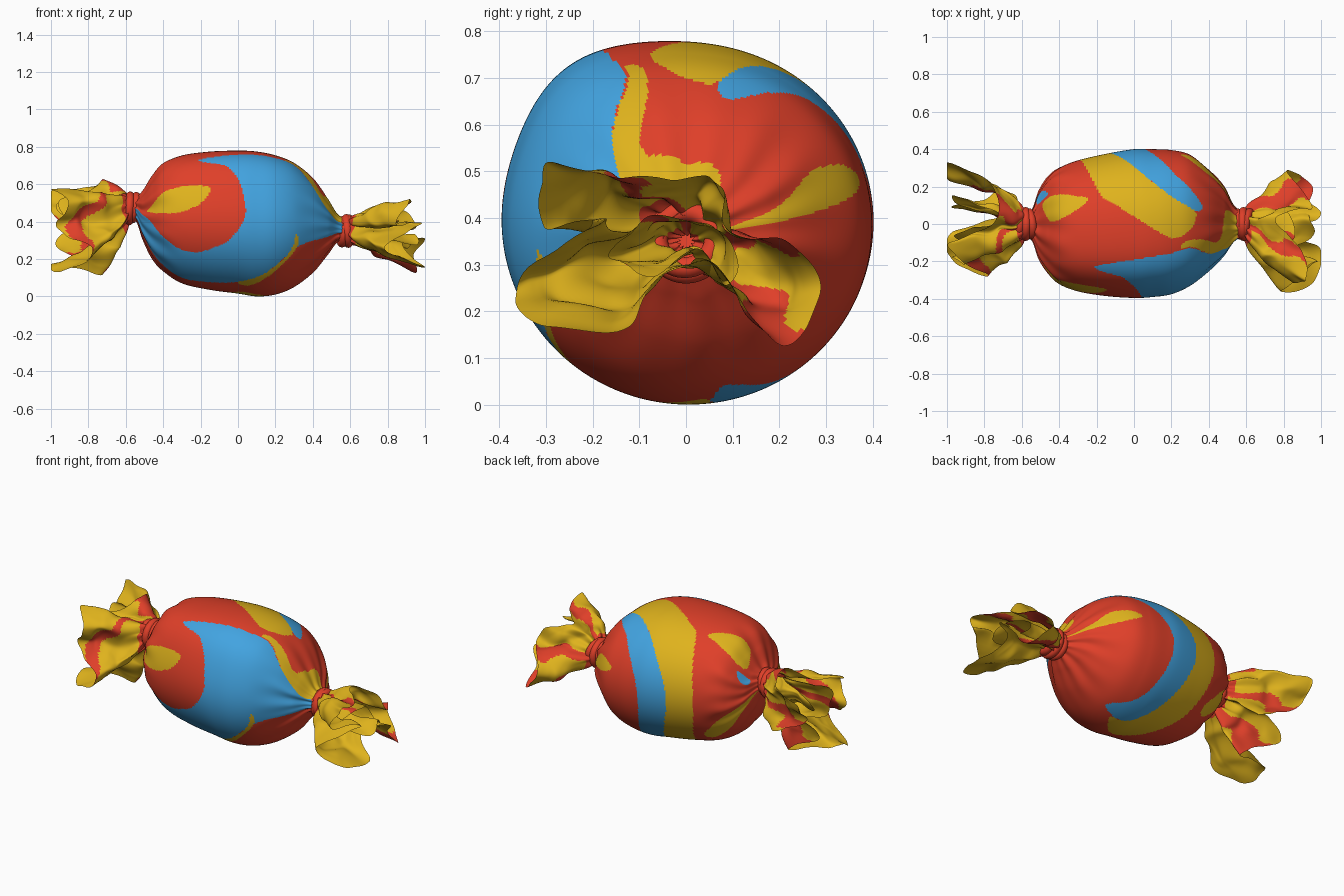
import bpy, math
from math import sin, cos, pi, radians, degrees
from mathutils import Vector, noise

cube = bpy.data.objects.get("Cube")
if cube:
    bpy.data.objects.remove(cube)


def make_material(name, rgb):
    mat = bpy.data.materials.new(name)
    mat.use_nodes = True
    mat.diffuse_color = (*rgb, 1)
    mat.node_tree.nodes["Principled BSDF"].inputs["Base Color"].default_value = (*rgb, 1)
    return mat


RED, BLUE, YELLOW = range(3)
MATERIALS = [make_material("red wrapper", (0.74, 0.05, 0.022)),
             make_material("blue wrapper", (0.055, 0.37, 0.75)),
             make_material("yellow wrapper", (0.74, 0.45, 0.012))]


def spline(points, t, closed=False):
    """Catmull-Rom point at t (0 to 1) along points of any dimension."""
    n = len(points)
    s = t * (n if closed else n - 1)
    i = math.floor(s) if closed else min(math.floor(s), n - 2)
    f = s - i

    def pick(k):
        return points[k % n] if closed else points[max(0, min(n - 1, k))]
    return [0.5 * (2 * b + (c - a) * f + (2 * a - 5 * b + 4 * c - d) * f ** 2
                   + (3 * b - a - 3 * c + d) * f ** 3)
            for a, b, c, d in zip(pick(i - 1), pick(i), pick(i + 1), pick(i + 2))]


def loft(name, rows, cols, point, colour):
    """Closed tube: point(row, col) gives positions, colour(row, col) the material."""
    verts = [point(i / rows, j / cols) for i in range(rows + 1) for j in range(cols)]
    faces, slots = [], []
    for i in range(rows):
        for j in range(cols):
            k = (j + 1) % cols
            faces.append((i * cols + j, (i + 1) * cols + j, (i + 1) * cols + k, i * cols + k))
            slots.append(colour((i + 0.5) / rows, (j + 0.5) / cols))
    mesh = bpy.data.meshes.new(name)
    mesh.from_pydata(verts, [], faces)
    for mat in MATERIALS:
        mesh.materials.append(mat)
    mesh.polygons.foreach_set("material_index", slots)
    mesh.polygons.foreach_set("use_smooth", [True] * len(faces))
    mesh.update()
    bpy.context.collection.objects.link(bpy.data.objects.new(name, mesh))


# Body outline: x, top z, bottom z, back y, front y
BODY = [(-.62, .53, .41, .05, -.05), (-.55, .53, .41, .07, -.08), (-.51, .56, .31, .17, -.18),
        (-.46, .64, .21, .25, -.26), (-.4, .71, .14, .3, -.32), (-.3, .75, .07, .34, -.36),
        (-.15, .77, .035, .375, -.385), (0, .775, .015, .4, -.395), (.1, .77, 0, .4, -.39),
        (.2, .75, .01, .395, -.375), (.3, .71, .05, .37, -.33), (.4, .63, .13, .29, -.25),
        (.48, .52, .23, .2, -.17), (.54, .43, .3, .09, -.09), (.62, .41, .29, .05, -.05)]

# Painted patches: (x, degrees round the body), 0 = front, 90 = top, 180 = back
FRONT_BLUE = [(-.21, 57), (0, 63), (.2, 66), (.32, 65), (.45, 42), (.55, 30), (.55, -20),
              (.4, -19), (.3, -23), (.15, -42), (0, -57), (-.2, -64), (-.35, -66), (-.48, -60),
              (-.56, -40), (-.55, 0), (-.48, -4), (-.4, -22), (-.25, -29), (-.1, -20),
              (-.02, -10), (.04, 6), (.03, 22), (0, 36), (-.07, 48), (-.16, 52)]
BACK_BLUE = [(.31, 99), (.36, 100), (.36, 107), (.3, 119), (.2, 136), (.05, 180), (.13, 230),
             (.26, 254), (.25, 262), (.1, 260), (-.03, 230), (-.13, 180), (0, 140), (.19, 112)]
BACK_YELLOW = [(.32, 99), (.19, 112), (0, 140), (-.13, 180), (-.03, 230), (.1, 259), (.2, 265),
               (.17, 274), (.1, 284), (0, 283), (-.14, 255), (-.22, 230), (-.29, 180),
               (-.2, 122), (-.1, 106), (.1, 86), (.22, 77), (.3, 82), (.33, 91)]
SHOULDER = [(.25, 68), (.33, 65), (.45, 42), (.55, 30), (.55, 115), (.49, 110), (.46, 62),
            (.37, 71), (.28, 73)]
SLIVER = [(0, -57), (.15, -42), (.28, -24), (.31, -8), (.32, -20), (.25, -34), (.15, -48),
          (.05, -60)]
FRONT_LENS = [(-.485, 11), (-.42, 24), (-.35, 29), (-.25, 31), (-.16, 29), (-.15, 25),
              (-.2, 15), (-.3, 7), (-.4, 4), (-.46, 6)]
LENS = [(.56, 172), (.46, 160), (.4, 153), (.32, 155), (.25, 163), (.33, 169), (.45, 173)]
TOP_FLECK = [(-.48, 124), (-.46, 97), (-.4, 96), (-.25, 111), (-.3, 117)]
BACK_FLECK = [(-.55, 200), (-.45, 203), (-.3, 222), (-.33, 235), (-.45, 228)]
BLUE_FLECK = [(-.46, 132), (-.51, 134), (-.52, 150), (-.48, 142)]


def prepare(points, slot):
    n = len(points) * 4
    poly = [spline(points, k / n, True) for k in range(n)]
    xs, angles = zip(*poly)
    return poly, slot, min(xs), max(xs), min(angles), max(angles)


PATCHES = [prepare(p, BLUE) for p in (BACK_BLUE, FRONT_BLUE, BLUE_FLECK)]
PATCHES += [prepare(p, YELLOW) for p in (BACK_YELLOW, SHOULDER, SLIVER, FRONT_LENS, LENS,
                                         TOP_FLECK, BACK_FLECK)]


def inside(poly, x, a):
    hit = False
    for (x1, a1), (x2, a2) in zip(poly, poly[1:] + poly[:1]):
        if (a1 > a) != (a2 > a) and x < x1 + (a - a1) * (x2 - x1) / (a2 - a1):
            hit = not hit
    return hit


def body_point(t, u):
    x, top, bottom, back, front = spline(BODY, t)
    a = 2 * pi * u - pi / 2
    # gathered folds grow toward the twisted ends, front shoulder is fuller
    e = min(1, max(0, (abs(x) - .28) / .24)) ** 2
    r = 1 + e * (.05 * sin(9 * a + 7 * x) + .04 * sin(15 * a + 1))
    r += .08 * (1 - e) * math.exp(-((degrees(a) - 54) / 24) ** 2)
    y = (back + front) / 2 - (back - front) / 2 * r * cos(a)
    return x, y, (top + bottom) / 2 + (top - bottom) / 2 * r * sin(a)


def body_colour(t, u):
    x = spline(BODY, t)[0]
    slot = RED
    for poly, colour, x0, x1, a0, a1 in PATCHES:
        for a in (360 * u - 90, 360 * u + 270):
            if x0 < x < x1 and a0 < a < a1 and inside(poly, x, a):
                slot = colour
    return slot


loft("candy_body", 200, 340, body_point, body_colour)

# Outer hems of the twisted wrapper ends: x, y, z
RIGHT_HEM = [(-1, .33, .56), (-.78, .23, .58), (-.72, .06, .63), (-.85, -.05, .55),
             (-1, -.1, .58), (-.9, -.22, .5), (-.97, -.18, .36), (-.77, -.27, .25),
             (-.93, -.22, .13), (-.99, -.06, .17), (-.72, .03, .12), (-.97, .09, .28),
             (-.83, .12, .37), (-.74, .2, .3), (-.99, .24, .43)]
LEFT_HEM = [(.95, .2, .13), (.82, .29, .24), (.86, .22, .34), (.96, .1, .38), (.88, .07, .46),
            (.75, .02, .49), (.9, -.15, .48), (.92, -.3, .53), (.84, -.3, .38),
            (.98, -.2, .4), (.79, -.36, .26), (.96, -.31, .17), (1, -.15, .17),
            (.88, -.04, .27), (.99, .05, .3), (.94, .12, .23)]


def make_tail(name, hem, neck, start, throat, streaks):
    """Streaks are (centre, half width, slant) round the sheet."""
    def point(t, u):
        a = radians(start) + 2 * pi * u
        pleat = 1 + .25 * sin(2 * pi * 11 * u)
        base = neck + Vector((0, cos(a), sin(a))) * throat * pleat
        tip = Vector(spline(hem, u, True))
        grow = t ** .65
        p = Vector((base.x + (tip.x - base.x) * t, base.y + (tip.y - base.y) * grow,
                    base.z + (tip.z - base.z) * grow))
        p += noise.noise_vector(p * 9) * .035 * sin(pi * min(t, .8))
        p.x = max(-1, min(1, p.x))
        return p

    def colour(t, u):
        v = u + .015 * sin(9 * t) + .5
        if t < .1 or any(abs((v - mid - slant * t) % 1 - .5) < half
                         for mid, half, slant in streaks):
            return RED
        return YELLOW
    loft(name, 36, 200, point, colour)


def make_inner_fold(name, hem, neck, start, streaks):
    # crumpled sheet that fills the mouth of the tail
    inner = [(x * .95, y * .45, neck.z + (z - neck.z) * .45) for x, y, z in hem[::2]]
    make_tail(name, inner, neck, start, .015, streaks)


def make_knot(name, centre, tilt):
    # three bunched coils around the neck
    for k in (-1, 0, 1):
        bpy.ops.mesh.primitive_torus_add(
            major_segments=40, minor_segments=12, major_radius=.068 - .006 * abs(k),
            minor_radius=.023, location=centre + Vector((.025 * k, 0, .004 * k)),
            rotation=(0, pi / 2 + tilt * (k + .5), tilt * k))
        coil = bpy.context.object
        coil.name = f"{name}_coil_{k + 2}"
        coil.data.materials.append(MATERIALS[RED])
        bpy.ops.object.shade_smooth()


right_neck, left_neck = Vector((-.58, 0, .47)), Vector((.585, 0, .35))
make_tail("right_tail", RIGHT_HEM, right_neck, 15, .055,
          [(.13, .025, 0), (.2, .028, .27), (.7, .025, 0), (.92, .018, 0)])
make_tail("left_tail", LEFT_HEM, left_neck, -48, .055,
          [(0, .035, 0), (.15, .03, 0), (.36, .018, .03)])
make_inner_fold("right_inner_fold", RIGHT_HEM, right_neck, 15, [(.3, .03, .1)])
make_inner_fold("left_inner_fold", LEFT_HEM, left_neck, -48, [(.3, .03, .1)])
make_knot("right_knot", right_neck, .12)
make_knot("left_knot", left_neck, -.15)
